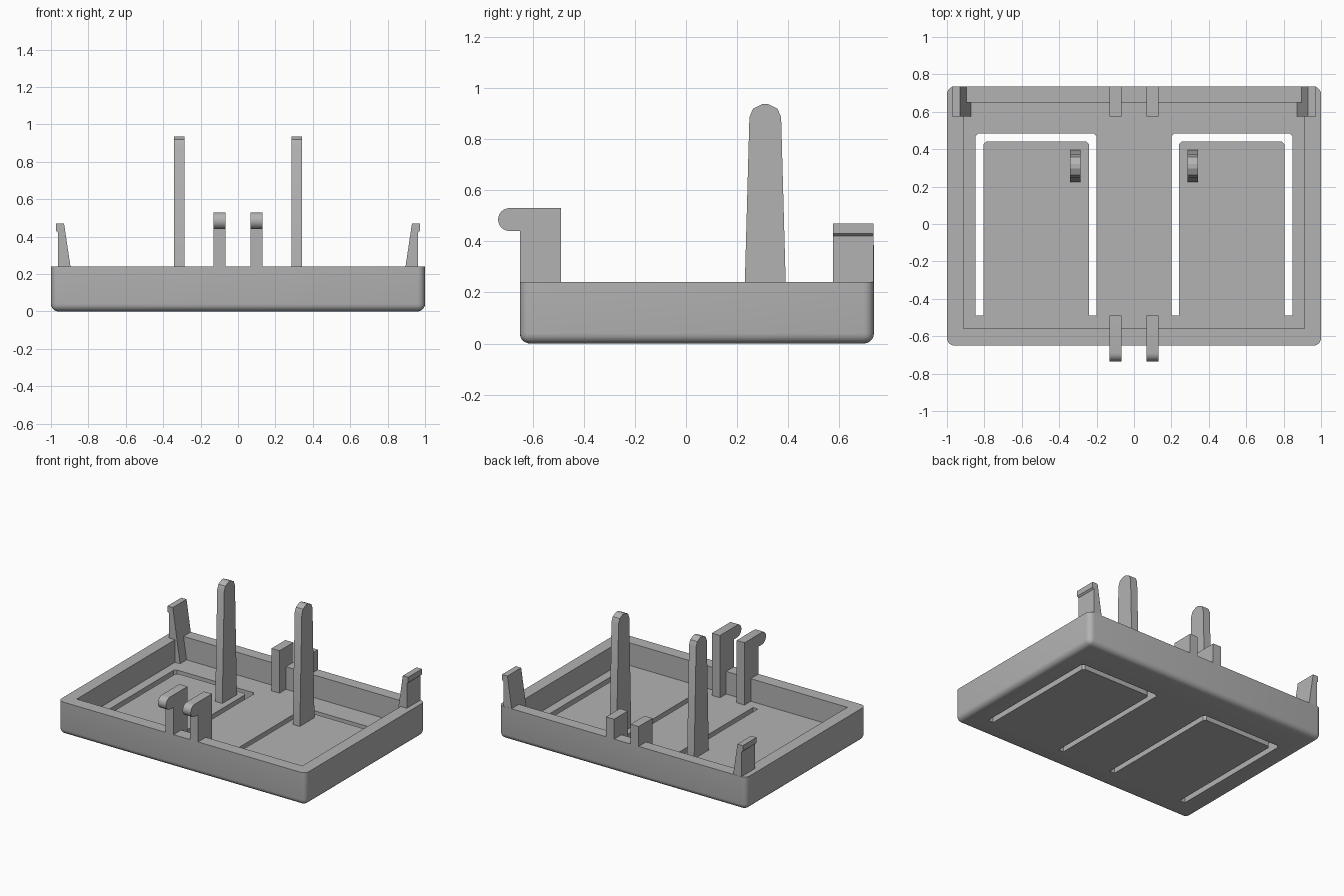
import bpy
import bmesh
from math import radians, cos, sin, pi
from mathutils import Vector

if "Cube" in bpy.data.objects:
    bpy.data.objects.remove(bpy.data.objects["Cube"])

FLOOR = 0.075
RIM = 0.24
FRONT, BACK = -0.65, 0.735

grey = bpy.data.materials.new("plain grey")
grey.use_nodes = True
COLOUR = (0.45, 0.45, 0.45, 1)
grey.diffuse_color = COLOUR
grey.node_tree.nodes["Principled BSDF"].inputs["Base Color"].default_value = COLOUR


def finish(name, bm):
    bmesh.ops.recalc_face_normals(bm, faces=bm.faces)
    mesh = bpy.data.meshes.new(name)
    bm.to_mesh(mesh)
    bm.free()
    mesh.materials.append(grey)
    ob = bpy.data.objects.new(name, mesh)
    bpy.context.collection.objects.link(ob)
    return ob


def prism(name, profile, axis, lo, hi):
    """Extrude a 2D profile along an axis; the profile uses the other two axes in order."""
    bm = bmesh.new()
    place = {"x": lambda a, b: (lo, a, b),
             "y": lambda a, b: (a, lo, b),
             "z": lambda a, b: (a, b, lo)}[axis]
    face = bm.faces.new([bm.verts.new(place(a, b)) for a, b in profile])
    out = bmesh.ops.extrude_face_region(bm, geom=[face])
    step = Vector([hi - lo if axis == k else 0 for k in "xyz"])
    moved = [g for g in out["geom"] if isinstance(g, bmesh.types.BMVert)]
    bmesh.ops.translate(bm, verts=moved, vec=step)
    return finish(name, bm)


def rect(a0, a1, b0, b1):
    return [(a0, b0), (a1, b0), (a1, b1), (a0, b1)]


def smooth(ob):
    bpy.ops.object.select_all(action="DESELECT")
    ob.select_set(True)
    bpy.context.view_layer.objects.active = ob
    bpy.ops.object.shade_smooth_by_angle(angle=radians(25))


def cut(ob, cutter):
    cutter.hide_render = True
    mod = ob.modifiers.new("cut", "BOOLEAN")
    mod.operation = "DIFFERENCE"
    mod.solver = "EXACT"
    mod.object = cutter
    bpy.context.view_layer.objects.active = ob
    bpy.ops.object.modifier_apply(modifier=mod.name)
    bpy.data.objects.remove(cutter)


# Tray block with rounded upright corners and a rounded bottom edge
tray = prism("tray", rect(-1, 1, FRONT, BACK), "z", 0, RIM)
bm = bmesh.new()
bm.from_mesh(tray.data)
edges = [e for e in bm.edges if min(v.co.z for v in e.verts) < 0.01]
bmesh.ops.bevel(bm, geom=edges, offset=0.04, offset_type="OFFSET",
                segments=5, profile=0.5, affect="EDGES")
bm.to_mesh(tray.data)
bm.free()

# Hollow, and one U-shaped slot round each floor tongue
cut(tray, prism("hollow_cutter", rect(-0.912, 0.912, -0.56, 0.65), "z", FLOOR, 0.5))
END = -0.488
C = 0.015
for s in (-1, 1):
    slot = [(0.20, END), (0.24, END), (0.24, 0.44 - C), (0.24 + C, 0.44),
            (0.805 - C, 0.44), (0.805, 0.44 - C), (0.805, END), (0.848, END),
            (0.848, 0.483 - C), (0.848 - C, 0.483), (0.20 + C, 0.483), (0.20, 0.483 - C)]
    cut(tray, prism("slot_cutter", [(s * x, y) for x, y in slot], "z", -0.1, 0.15))
smooth(tray)

BASE = FLOOR - 0.02
for s, side in ((-1, "right"), (1, "left")):
    # Tall tapered post on the tongue
    post = [(0.225, BASE), (0.248, 0.885), (0.262, 0.918), (0.298, 0.936),
            (0.322, 0.936), (0.358, 0.918), (0.372, 0.885), (0.395, BASE)]
    smooth(prism(side + "_post", post, "x", s * 0.285, s * 0.342))

    # Front hook with a rounded nose
    nose = [(-0.69 + 0.045 * cos(t), 0.485 + 0.045 * sin(t))
            for t in (pi / 2 + pi * i / 12 for i in range(13))]
    hook = [(-0.488, BASE), (-0.488, 0.53)] + nose + [
        (FRONT, 0.44), (FRONT, RIM), (-0.57, RIM - 0.02), (-0.57, BASE)]
    smooth(prism(side + "_hook", hook, "x", s * 0.067, s * 0.132))

    # Short stop block at the back
    stop = [(0.575, BASE), (0.575, 0.385), (BACK, 0.385),
            (BACK, RIM), (0.66, RIM - 0.02), (0.66, BASE)]
    prism(side + "_stop", stop, "x", s * 0.067, s * 0.132)

    # Sloped corner clip with a small outward lip
    clip = [(0.868, BASE), (0.93, 0.47), (0.973, 0.47), (0.973, 0.43),
            (0.962, 0.42), (0.962, RIM - 0.01), (0.92, RIM - 0.02), (0.92, BASE)]
    prism(side + "_clip", [(s * x, z) for x, z in clip], "y", 0.575, BACK - 0.001)
